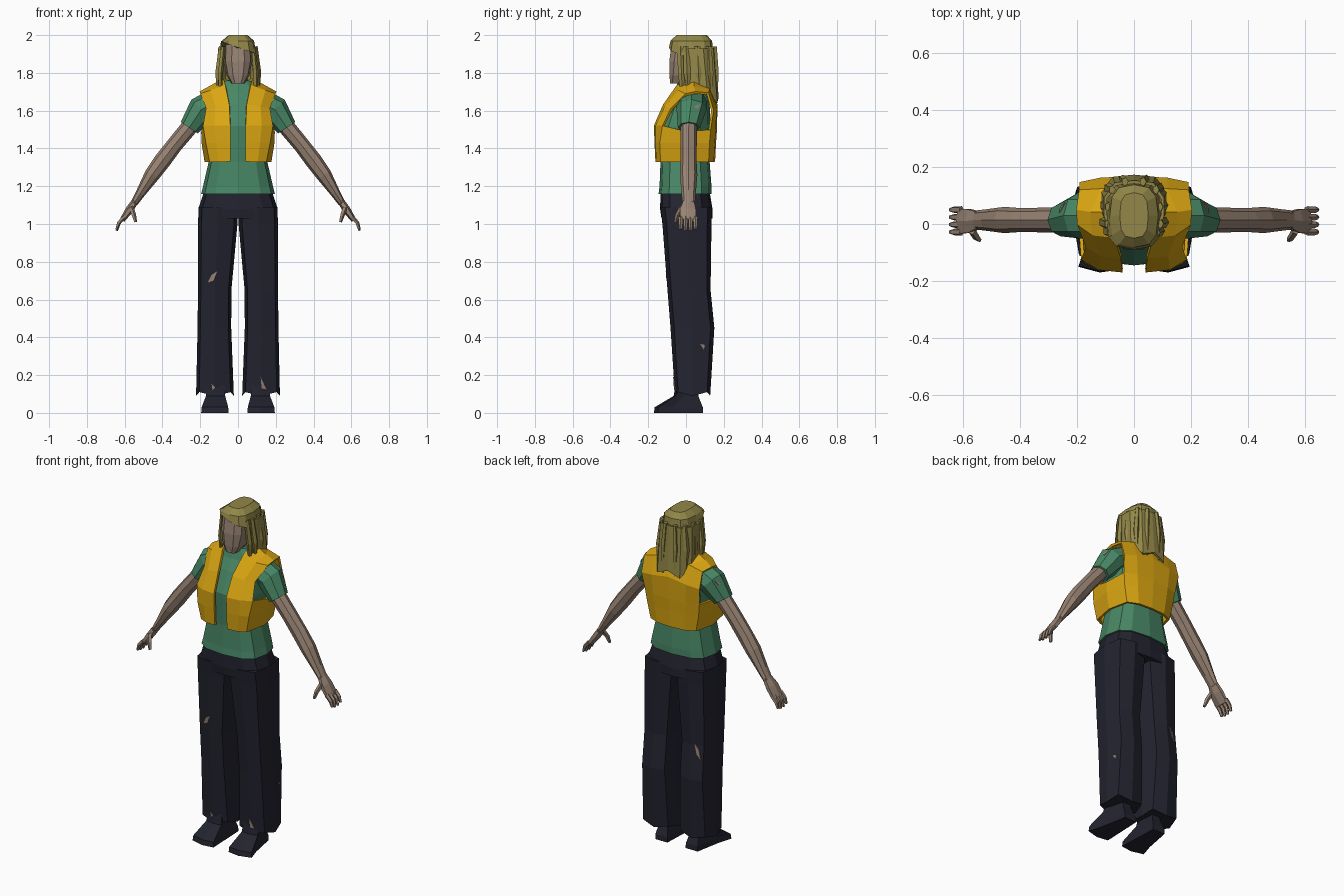
import bpy, bmesh
from math import cos, sin, pi, copysign
from mathutils import Vector
from mathutils.bvhtree import BVHTree

if "Cube" in bpy.data.objects:
    bpy.data.objects.remove(bpy.data.objects["Cube"])


def material(name, r, g, b):
    mat = bpy.data.materials.new(name)
    mat.use_nodes = True
    mat.diffuse_color = (r, g, b, 1)
    node = mat.node_tree.nodes["Principled BSDF"]
    node.inputs["Base Color"].default_value = (r, g, b, 1)
    node.inputs["Roughness"].default_value = 0.9
    return mat


SKIN = material("skin", .31, .225, .17)
GREEN = material("shirt green", .065, .24, .13)
YELLOW = material("vest yellow", .7, .38, .006)
NAVY = material("dark navy", .016, .017, .028)
HAIR = material("dark blond", .29, .245, .065)


def build(name, verts, faces, mat):
    mesh = bpy.data.meshes.new(name)
    mesh.from_pydata([tuple(v) for v in verts], [], faces)
    bm = bmesh.new()
    bm.from_mesh(mesh)
    bmesh.ops.recalc_face_normals(bm, faces=bm.faces)
    bm.to_mesh(mesh)
    bm.free()
    mesh.materials.append(mat)
    obj = bpy.data.objects.new(name, mesh)
    bpy.context.scene.collection.objects.link(obj)
    return obj


def grid_faces(rows, cols, closed):
    faces = []
    for r in range(rows - 1):
        for c in range(cols if closed else cols - 1):
            d = (c + 1) % cols
            faces.append((r * cols + c, r * cols + d, (r + 1) * cols + d, (r + 1) * cols + c))
    return faces


def loft(name, rings, mat):
    n = len(rings[0])
    faces = grid_faces(len(rings), n, True)
    faces += [tuple(range(n)), tuple(range((len(rings) - 1) * n, len(rings) * n))]
    return build(name, [p for ring in rings for p in ring], faces, mat)


def ring(z, x0, x1, y0, y1, n=12, power=.7):
    """Rounded-box outline filling the given x and y range."""
    def soft(v):
        return copysign(abs(v) ** power, v) if abs(v) > 1e-6 else 0
    pts = []
    for k in range(n):
        a = 2 * pi * k / n
        pts.append(Vector(((x0 + x1) / 2 + soft(cos(a)) * (x1 - x0) / 2,
                           (y0 + y1) / 2 + soft(sin(a)) * (y1 - y0) / 2, z)))
    return pts


def tube(name, path, mat, side=1, n=6):
    """Limb through (x, y, z, half width, half depth) stations."""
    pts = [Vector((side * p[0], p[1], p[2])) for p in path]
    rings = []
    for i, p in enumerate(path):
        d = pts[min(i + 1, len(pts) - 1)] - pts[max(i - 1, 0)]
        across = d.cross(Vector((0, 1, 0))).normalized()
        rings.append([pts[i] + across * p[3] * cos(2 * pi * k / n)
                      + Vector((0, p[4] * sin(2 * pi * k / n), 0)) for k in range(n)])
    return loft(name, rings, mat)


def tear(name, obj, points, direction):
    """Thin skin patch laid on the surface hit along the direction."""
    mesh = obj.data
    tree = BVHTree.FromPolygons([v.co for v in mesh.vertices],
                                [tuple(p.vertices) for p in mesh.polygons])
    d = Vector(direction)
    hits = [tree.ray_cast(Vector(p) - d, d)[0] for p in points]
    if all(hits):
        verts = [h - d * t for t in (.004, -.002) for h in hits]
        n = len(hits)
        sides = [(k, (k + 1) % n, n + (k + 1) % n, n + k) for k in range(n)]
        build(name, verts, sides + [tuple(range(n)), tuple(range(n, 2 * n))], SKIN)


def modify(obj, thickness):
    mirror = obj.modifiers.new("mirror", "MIRROR")
    mirror.merge_threshold = .002
    solid = obj.modifiers.new("thickness", "SOLIDIFY")
    solid.thickness = thickness
    solid.offset = 0


def span(z, w, y0, y1, n=12, power=.7):
    return ring(z, -w, w, y0, y1, n, power)


# Shirt body, neck and head
loft("shirt_body", [span(1.16, .195, -.145, .135), span(1.2, .185, -.14, .135),
                    span(1.33, .155, -.135, .125), span(1.52, .165, -.145, .13),
                    span(1.64, .16, -.095, .125), span(1.7, .12, -.06, .115),
                    span(1.76, .065, -.04, .075)], GREEN)
loft("neck", [span(1.68, .05, -.03, .07, 8), span(1.83, .045, -.03, .07, 8)], SKIN)
loft("head", [span(1.745, .035, -.085, -.01, 10), span(1.785, .06, -.09, .05, 10),
              span(1.86, .076, -.092, .1, 10), span(1.95, .074, -.08, .11, 10)], SKIN)

# Trouser seat
loft("trouser_seat", [span(1.17, .18, -.135, .125), span(1.08, .21, -.137, .14),
                      span(1.03, .21, -.13, .14)], NAVY)

legs, sleeves = {}, {}
for side, label in ((1, "left"), (-1, "right")):
    # Trouser leg
    stations = [(1.09, .005, .208, -.135, .138), (1.0, .003, .212, -.125, .135),
                (.65, .035, .212, -.098, .13), (.45, .036, .214, -.082, .15),
                (.09, .022, .222, -.058, .128)]
    rings = [ring(z, *sorted((side * a, side * b)), c, d, 8, .55) for z, a, b, c, d in stations]
    for k, p in enumerate(rings[-1]):
        p.z += .02 * (k % 2)
    legs[side] = loft(label + "_trouser_leg", rings, NAVY)

    # Shoe: sole outline narrowing up to the ankle
    sole = [(.06, .09), (.14, .09), (.17, -.07), (.195, -.15), (.12, -.17), (.05, -.16)]
    levels = [(0, 1, 1), (.03, .97, .98), (.09, .7, .5), (.16, .65, .45)]
    loft(label + "_shoe", [[(side * (.11 + (x - .11) * sx), .04 + (y - .04) * sy, z)
                            for x, y in sole] for z, sx, sy in levels], NAVY)

    # Sleeve, arm and hand
    sleeves[side] = tube(label + "_sleeve", [
        (.11, .03, 1.65, .07, .08), (.195, .03, 1.605, .075, .08),
        (.258, .015, 1.51, .054, .058)], GREEN, side, 8)
    tube(label + "_arm", [
        (.235, .015, 1.54, .045, .045), (.335, .014, 1.42, .043, .043),
        (.4, .014, 1.335, .045, .042), (.455, .014, 1.26, .041, .046),
        (.515, .014, 1.165, .026, .038), (.55, .014, 1.11, .019, .034)], SKIN, side, 8)
    tube(label + "_palm", [
        (.545, .014, 1.12, .018, .033), (.575, .01, 1.075, .021, .048),
        (.613, .01, 1.02, .014, .05)], SKIN, side)
    for k in range(4):
        y = -.028 + k * .026
        drop = .008 * (k in (1, 2))
        tube(f"{label}_finger_{k + 1}", [
            (.605, y, 1.035, .012, .013), (.632, y, 1.005, .011, .012),
            (.643, y, .972 - drop, .007, .008)], SKIN, side, 5)
    tube(label + "_thumb", [
        (.568, -.02, 1.09, .014, .018), (.553, -.045, 1.05, .013, .014),
        (.542, -.055, 1.01, .008, .009)], SKIN, side, 5)

# Open vest: a strip running up the front, over the shoulder and down the back
strip = [(-.155, 1.33, .04, .145, -.13, 1.33), (-.16, 1.43, .04, .165, -.135, 1.43),
         (-.163, 1.52, .04, .18, -.12, 1.52), (-.115, 1.63, .045, .165, -.075, 1.61),
         (-.045, 1.73, .065, .195, 0, 1.685), (.04, 1.765, .075, .2, .05, 1.695),
         (.12, 1.74, 0, .19, .115, 1.69), (.16, 1.63, 0, .19, .14, 1.6),
         (.157, 1.5, 0, .175, .125, 1.5), (.152, 1.43, 0, .165, .12, 1.43),
         (.147, 1.33, 0, .145, .115, 1.33)]
verts = []
for y, z, xin, xout, yout, zout in strip:
    inner, outer = Vector((xin, y, z)), Vector((xout, yout, zout))
    middle = inner.lerp(outer, .6)
    middle.y = y * .8 + yout * .2
    verts += [inner, middle, outer]
faces = grid_faces(len(strip), 3, False)
# Side panel below the armhole
base = len(verts)
verts += [Vector((.17, 0, 1.33)), Vector((.186, 0, 1.43)), Vector((.188, 0, 1.49))]
for k in range(2):
    front, back, mid = 3 * k + 2, base - 1 - 3 * k, base + k
    faces += [(front, mid, mid + 1, front + 3), (mid, back, back - 3, mid + 1)]
modify(build("vest", verts, faces, YELLOW), .014)

# Hair cap with a slanting fringe
brim = span(1.88, .1, -.09, .147)
for p in brim:
    if p.y < -.03:
        p.z = 1.935 - p.x * .35
loft("hair_cap", [span(2.0, .05, -.05, .11), span(1.97, .085, -.082, .138), brim], HAIR)

# Long hair falling from the sides and back
locks = [(.08, -.03, 1.72), (.1, .03, 1.67), (.1, .09, 1.7), (.065, .14, 1.64), (0, .147, 1.67)]
verts = []
for t in (0, .5, 1):
    verts += [(x * (1 + .1 * t), y + .02 * t * (y > 0), 1.93 + (z - 1.93) * t)
              for x, y, z in locks]
modify(build("long_hair", verts, grid_faces(3, len(locks), False), HAIR), .012)

# Loose strands
for side in (1, -1):
    for k, (x, y, z) in enumerate([(.088, -.03, 1.65), (.102, 0, 1.69), (.1, .06, 1.68),
                                   (.085, .12, 1.65), (.035, .148, 1.645)]):
        tube(f"strand_{'left' if side > 0 else 'right'}_{k + 1}", [
            (x * .9, y, 1.94, .012, .016), (x + .006, y + .006, 1.8, .015, .02),
            (x + .006, y + .012, z, .004, .006)], HAIR, side, 5)

# Rips in the trousers and sleeves
tear("thigh_rip", legs[-1], [(-.16, 0, .69), (-.13, 0, .7), (-.11, 0, .75), (-.14, 0, .73)], (0, 1, 0))
tear("back_rip", legs[-1], [(-.185, 0, .57), (-.16, 0, .6), (-.145, 0, .66), (-.17, 0, .63)], (0, -1, 0))
tear("calf_rip", legs[1], [(0, .075, .365), (0, .1, .36), (0, .095, .335)], (-1, 0, 0))
tear("left_hem_rip", legs[1], [(.12, 0, .19), (.15, 0, .125), (.125, 0, .13)], (0, 1, 0))
tear("right_hem_rip", legs[-1], [(-.14, 0, .155), (-.12, 0, .135), (-.135, 0, .12)], (0, 1, 0))
for side in (1, -1):
    tear("sleeve_rip", sleeves[side], [(side, .04, 1.62), (side, .075, 1.635), (side, .06, 1.61)],
         (-side, 0, 0))
